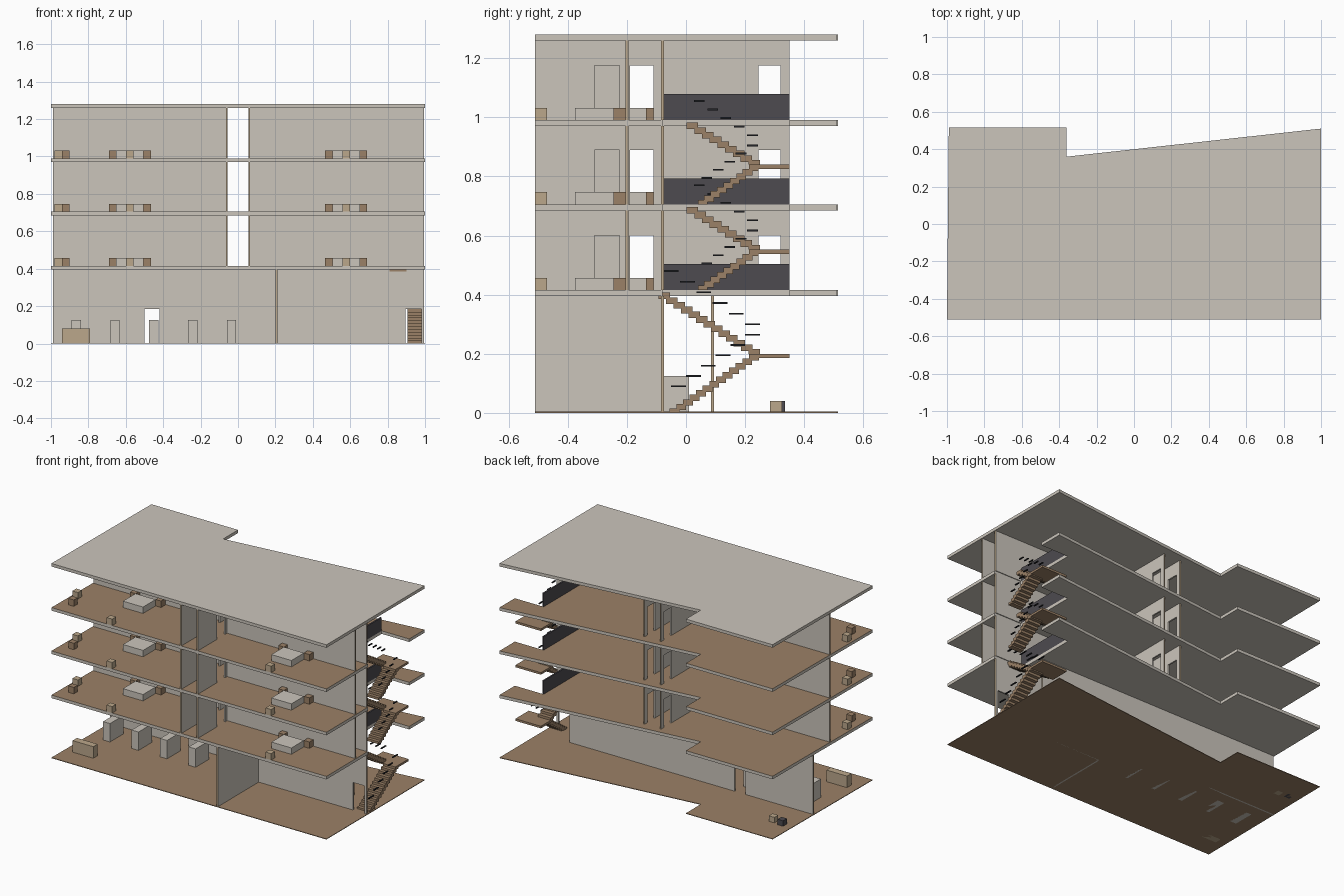
import bpy, bmesh
from mathutils import Vector

cube = bpy.data.objects.get("Cube")
if cube:
    bpy.data.objects.remove(cube, do_unlink=True)


def material(name, rgb):
    m = bpy.data.materials.new(name)
    m.use_nodes = True
    m.diffuse_color = (*rgb, 1)
    m.node_tree.nodes["Principled BSDF"].inputs["Base Color"].default_value = (*rgb, 1)
    return m


BEIGE = material("beige plaster", (0.60, 0.56, 0.50))
BROWN = material("brown floor", (0.33, 0.22, 0.135))
TAN = material("tan wood", (0.50, 0.39, 0.26))
CHARCOAL = material("charcoal panel", (0.075, 0.07, 0.08))
BLACK = material("black metal", (0.017, 0.018, 0.022))


def finish(name, bm, mats):
    bmesh.ops.recalc_face_normals(bm, faces=bm.faces)
    mesh = bpy.data.meshes.new(name)
    bm.to_mesh(mesh)
    bm.free()
    for m in mats:
        mesh.materials.append(m)
    obj = bpy.data.objects.new(name, mesh)
    bpy.context.collection.objects.link(obj)
    return obj


def prism(points, offset):
    """Extrude a flat outline along an offset."""
    bm = bmesh.new()
    face = bm.faces.new([bm.verts.new(p) for p in points])
    ext = bmesh.ops.extrude_face_region(bm, geom=[face])
    verts = [v for v in ext["geom"] if isinstance(v, bmesh.types.BMVert)]
    bmesh.ops.translate(bm, verts=verts, vec=offset)
    bmesh.ops.recalc_face_normals(bm, faces=bm.faces)
    return bm


def boxes(name, spans, mat):
    """One object from boxes given as x, y and z spans."""
    bm = bmesh.new()
    for span in spans:
        lo, hi = Vector([s[0] for s in span]), Vector([s[1] for s in span])
        verts = bmesh.ops.create_cube(bm, size=1)["verts"]
        bmesh.ops.scale(bm, verts=verts, vec=hi - lo)
        bmesh.ops.translate(bm, verts=verts, vec=(lo + hi) / 2)
    return finish(name, bm, [mat])


def slab(name, outline, z0, z1, side, top):
    bm = prism([(x, y, z0) for x, y in outline], (0, 0, z1 - z0))
    for f in bm.faces:
        f.material_index = 1 if f.normal.z > 0.5 else 0
    return finish(name, bm, [side, top])


def wall(name, axis, at, start, end, z0, z1, doors=()):
    """Thin wall along an axis, door notches at the foot, tan end faces."""
    pts = [(start, z0)]
    for a, b in doors:
        pts += [(a, z0), (a, z0 + DOOR), (b, z0 + DOOR), (b, z0)]
    pts += [(end, z0), (end, z1), (start, z1)]
    t = 0.01
    if axis == "x":
        bm = prism([(u, at - t / 2, z) for u, z in pts], (0, t, 0))
    else:
        bm = prism([(at - t / 2, u, z) for u, z in pts], (t, 0, 0))
    i = "xy".index(axis)
    for f in bm.faces:
        c = f.calc_center_median()[i]
        f.material_index = int(min(abs(c - start), abs(c - end)) < 0.001)
    return finish(name, bm, [BEIGE, TAN])


def flight(name, x, y0, y1, z0, z1, n):
    """Run of overlapping treads from the low end to the high end."""
    dy, dz = (y1 - y0) / n, (z1 - z0) / n
    spans = []
    for i in range(n):
        a = y0 + dy * i
        b = a + dy * 1.5
        spans.append((x, (min(a, b), max(a, b)), (z0 + dz * (i - 0.4), z0 + dz * (i + 1))))
    spans[0] = (spans[0][0], spans[0][1], (z0, z0 + dz))
    return boxes(name, spans, BROWN)


def handrail(name, x, y0, y1, z0, z1, n, length):
    """Broken rail of short level bars climbing beside a flight."""
    spans = []
    for i in range(n):
        t = i / (n - 1)
        y, z = y0 + (y1 - y0) * t, z0 + (z1 - z0) * t
        spans.append(((x - 0.004, x + 0.004), (y - length / 2, y + length / 2), (z - 0.003, z + 0.003)))
    return boxes(name, spans, BLACK)


DOOR = 0.185
THICK = 0.02
FLOORS = [0.415, 0.705, 0.99]
ROOF = 1.28
WELL = 0.8

# Slabs: the storeys have a stairwell notch open on the left side
back = [(1, 0.51), (-0.36, 0.36), (-0.36, 0.515), (-0.99, 0.515), (-1, -0.51)]
plan = [(1, -0.51)] + back
notched = [(1, -0.51), (1, -0.08), (WELL, -0.08), (WELL, 0.35), (1, 0.35)] + back
slab("ground_floor", plan, 0, 0.004, BROWN, BROWN)
slab("roof", plan, ROOF - THICK, ROOF, BEIGE, BEIGE)
for i, z in enumerate(FLOORS):
    slab(f"floor_slab_{i + 1}", notched, z - THICK, z, BEIGE, BROWN)

# Ground storey walls
top = FLOORS[0] - THICK
wall("ground_back_wall", "x", 0.09, -0.99, 0.78, 0, top, [(-0.5, -0.42)])
wall("ground_stair_wall", "x", -0.08, 0.205, 0.995, 0, top, [(0.895, 0.98)])
wall("ground_partition", "y", 0.205, -0.51, -0.08, 0, top)

# Ground storey furniture
boxes("cabinets", [((-0.89 + 0.2075 * i, -0.84 + 0.2075 * i), (-0.13, 0.01), (0, 0.125)) for i in range(5)], BEIGE)
boxes("reception_desk", [((-0.94, -0.79), (-0.375, -0.33), (0, 0.08))], TAN)
boxes("yard_stool", [((-0.87, -0.83), (0.285, 0.325), (0, 0.04))], TAN)
boxes("yard_bin", [((-0.94, -0.9), (0.295, 0.335), (0, 0.04))], CHARCOAL)

# Upper storeys
ceilings = [z - THICK for z in FLOORS[1:]] + [ROOF - THICK]
CORRIDOR, BACK_DOOR, ROOM_DOOR = (-0.19, -0.11), (0.245, 0.32), (-0.31, -0.225)
for i, (z, c) in enumerate(zip(FLOORS, ceilings)):
    n = i + 1
    wall(f"left_partition_{n}", "y", 0.06, -0.51, 0.35, z, c, [ROOM_DOOR, CORRIDOR, BACK_DOOR])
    wall(f"right_partition_{n}", "y", -0.06, -0.51, 0.35, z, c, [CORRIDOR, BACK_DOOR])
    wall(f"corridor_wall_{n}", "x", -0.2, 0.06, 0.995, z, c)
    wall(f"stair_wall_{n}", "x", -0.08, 0.06, 0.995, z, c)
    wall(f"right_room_wall_{n}", "x", -0.08, -0.99, -0.06, z, c)
    boxes(f"stairwell_parapet_{n}", [((WELL - 0.01, WELL), (-0.075, 0.35), (z, z + 0.088))], CHARCOAL)

    # Table with two rear chairs and one front stool in each room
    h = (z, z + 0.042)
    for side, x, y in (("left", 0.578, -0.31), ("right", -0.578, -0.2)):
        boxes(f"{side}_table_{n}", [((x - 0.073, x + 0.073), (y - 0.065, y + 0.065), h)], BEIGE)
        boxes(f"{side}_chairs_{n}",
              [((x + s * 0.093 - 0.02, x + s * 0.093 + 0.02), (y + 0.065, y + 0.11), h) for s in (-1, 1)], BROWN)
        boxes(f"{side}_stool_{n}", [((x - 0.02, x + 0.02), (-0.51, -0.47), h)], TAN)
    boxes(f"window_stool_{n}", [((-0.98, -0.94), (-0.32, -0.28), h)], TAN)
    boxes(f"window_chair_{n}", [((-0.94, -0.9), (-0.42, -0.38), h)], BROWN)

# Stairs: lower flight outside, landing at the back, upper flight inside
OUTER, INNER = (0.905, 0.995), (0.81, 0.9)
levels = [0] + FLOORS
for i in range(3):
    z0, z1 = levels[i], levels[i + 1]
    mid = (z0 + z1) / 2 - 0.008
    low_y, high_y, steps, bars, length = (-0.055, -0.08, 13, 6, 0.05) if i == 0 else (0.04, 0.015, 9, 5, 0.036)
    n = i + 1
    flight(f"lower_flight_{n}", OUTER, low_y, 0.235, z0, mid, steps)
    flight(f"upper_flight_{n}", INNER, 0.25, high_y, mid, z1 - 0.008, steps)
    boxes(f"landing_{n}", [((0.81, 0.995), (0.225, 0.35), (mid - 0.014, mid))], BROWN)
    rise = 0.09
    handrail(f"lower_rail_{n}", 0.985, low_y + 0.03, 0.225, z0 + rise, mid + 0.065, bars, length)
    handrail(f"upper_rail_{n}", 0.9, 0.225, high_y + 0.03, mid + 0.1, z1 + 0.065, bars, length)
